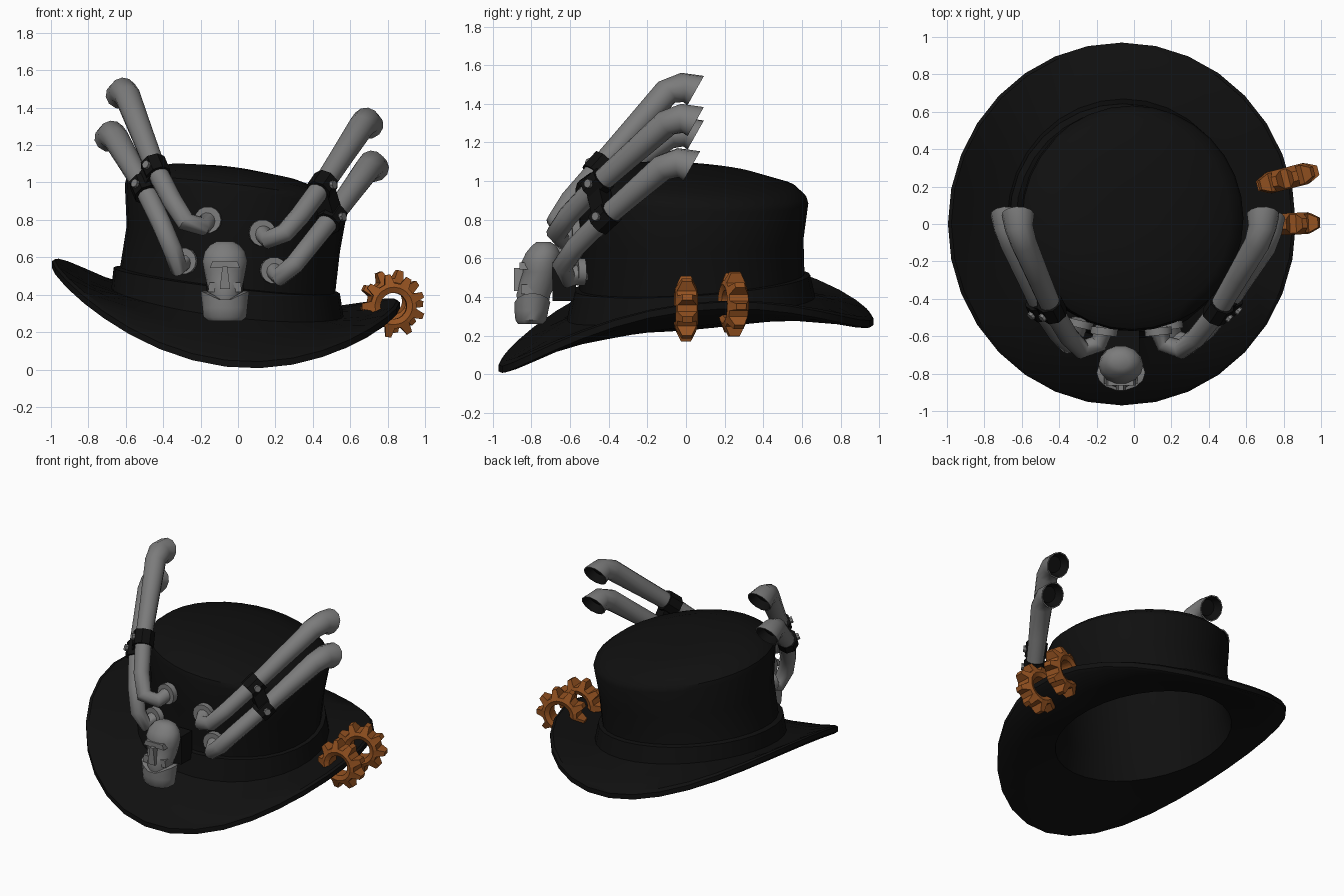
import bpy, bmesh, math
from math import sin, cos, pi
from mathutils import Vector as V, Matrix

if "Cube" in bpy.data.objects:
    bpy.data.objects.remove(bpy.data.objects["Cube"])


def mat(name, col):
    m = bpy.data.materials.new(name)
    m.diffuse_color = (*col, 1)
    m.use_nodes = True
    m.node_tree.nodes["Principled BSDF"].inputs["Base Color"].default_value = m.diffuse_color
    return m


BLACK = mat("black felt", (0.005, 0.005, 0.005))
GREY = mat("dull steel", (0.2, 0.2, 0.2))
BRONZE = mat("bronze", (0.30, 0.085, 0.015))


def finish(name, bm, mats, angle=35):
    bmesh.ops.recalc_face_normals(bm, faces=bm.faces)
    me = bpy.data.meshes.new(name)
    bm.to_mesh(me)
    bm.free()
    for m in mats:
        me.materials.append(m)
    ob = bpy.data.objects.new(name, me)
    bpy.context.collection.objects.link(ob)
    if angle:
        bpy.ops.object.select_all(action='DESELECT')
        bpy.context.view_layer.objects.active = ob
        ob.select_set(True)
        bpy.ops.object.shade_smooth_by_angle(angle=math.radians(angle))
    return ob


def loft(name, rings, mats, angle=35, loop=False, dark_from=None):
    """Skin closed rings; cap the ends, or join last to first if loop."""
    bm = bmesh.new()
    vs = [[bm.verts.new(p) for p in r] for r in rings]
    n = len(vs[0])
    for k in range(len(vs) if loop else len(vs) - 1):
        a, b = vs[k], vs[(k + 1) % len(vs)]
        for i in range(n):
            j = (i + 1) % n
            f = bm.faces.new((a[i], a[j], b[j], b[i]))
            f.material_index = int(dark_from is not None and k >= dark_from)
    if not loop:
        bm.faces.new(vs[0][::-1])
        bm.faces.new(vs[-1]).material_index = int(dark_from is not None)
    return finish(name, bm, mats, angle)


# ---- hat: tilted rings from inside the crown, over the brim, to the top
def hat_ring(cx, cy, rx, ry, z, tx, ty, curl, n=32):
    out = []
    for i in range(n):
        a = 2 * pi * i / n
        out.append(V((cx + rx * cos(a), cy + ry * sin(a),
                      z + tx * cos(a) + ty * sin(a) + curl * cos(2 * a))))
    return out


def crown(cx, r, z, tx, ty):
    return hat_ring(cx, 0.03, r, r + 0.008, z, tx, ty, 0)


def brim(t, z):
    """Ring at t = 0 (crown) to 1 (rim), with the sides curling up outwards."""
    return hat_ring(-0.055 - 0.01 * t, 0.03 * (1 - t), 0.57 + 0.36 * t, 0.59 + 0.38 * t,
                    z, -0.07 - 0.04 * t, 0.05 + 0.07 * t, 0.15 * t ** 1.4)


rings = [crown(-0.02, 0.15, 0.96, -0.02, -0.01), crown(-0.02, 0.53, 0.88, -0.07, -0.04),
         crown(-0.05, 0.54, 0.45, -0.07, 0.03)]
rings += [brim(t, z) for t, z in ((0, .30), (.5, .28), (.95, .275), (1, .285),
                                  (1, .32), (.95, .335), (.5, .335), (.14, .35))]
rings += [crown(-0.06, 0.605, 0.475, -0.07, 0.04), crown(-0.055, 0.575, 0.48, -0.07, 0.04),
          crown(-0.025, 0.57, 0.70, -0.07, 0), crown(-0.01, 0.595, 0.92, -0.07, -0.035),
          crown(-0.012, 0.585, 0.955, -0.07, -0.035), crown(-0.015, 0.53, 1.0, -0.065, -0.03),
          crown(-0.02, 0.35, 1.05, -0.045, -0.025), crown(-0.02, 0.15, 1.07, -0.02, -0.012)]
loft("hat", rings, [BLACK])


# ---- pipes: swept tubes with a flared, hollow mouth tilted down at the back
def circle(c, q, r, n=12):
    return [c + q @ V((r * cos(2 * pi * i / n), r * sin(2 * pi * i / n), 0)) for i in range(n)]


def disc(name, c, axis, r, depth, material, n=12):
    q = axis.to_track_quat('Z', 'Y')
    h = axis.normalized() * depth / 2
    return loft(name, [circle(c - h, q, r, n), circle(c + h, q, r, n)], [material])


def pipe(name, start, bend, rise, strap, elbow):
    """Sweep a tube through five points, adding the root bend and the mouth."""
    start, bend, rise, strap, elbow = (V(p) for p in (start, bend, rise, strap, elbow))
    s = 1 if start.x > 0 else -1
    pts = [start, start + V((s * 0.03, -0.08, -0.035)), bend, rise, strap, (strap + elbow) / 2,
           elbow, elbow + V((s * 0.025, 0.08, 0.025)), elbow + V((s * 0.03, 0.15, 0.008))]
    radii = [0.05, 0.05, 0.053, 0.054, 0.056, 0.062, 0.07, 0.076, 0.088]
    n = len(pts)
    q, last, rings = None, None, []
    for i, p in enumerate(pts):
        t = (pts[min(i + 1, n - 1)] - pts[max(i - 1, 0)]).normalized()
        if i == n - 1:
            t = V((0, 0.87, -0.49))
        q = t.to_track_quat('Z', 'Y') if q is None else last.rotation_difference(t) @ q
        last = t
        rings.append(circle(p, q, radii[i]))
    rings.append(circle(pts[-1], q, 0.08))
    rings.append(circle(pts[-1] - last * 0.05, q, 0.055))
    loft(name, rings, [GREY, BLACK], 50, dark_from=n)
    disc(name + "_flange", start + V((0, -0.015, 0)), V((start.x * 0.8, -1, 0)), 0.072, 0.04, GREY, 14)
    return strap, (elbow - rise).normalized()


def strap_set(side, upper, lower):
    """A collar round each pipe, a bridge between them and a stud on each."""
    (a, axis), (b, _) = upper, lower
    out = axis.cross((a - b).normalized()).normalized()
    if out.y > 0:
        out = -out
    for tag, c in (("upper", a), ("lower", b)):
        disc(f"{side}_{tag}_collar", c, axis, 0.072, 0.1, BLACK, 8)
        disc(f"{side}_{tag}_stud", c + out * 0.07, out, 0.023, 0.03, GREY, 8)
    bridge = [[c + axis * s * 0.045 + out * o * 0.05 for s, o in ((1, 1), (1, -1), (-1, -1), (-1, 1))]
              for c in (a, b)]
    loft(side + "_strap_bridge", bridge, [BLACK], 0)


left_up = pipe("left_upper_pipe", (-.16, -.56, .80), (-.28, -.67, .79), (-.35, -.60, .90),
               (-.44, -.45, 1.07), (-.59, -.10, 1.46))
left_low = pipe("left_lower_pipe", (-.29, -.52, .58), (-.35, -.64, .64), (-.41, -.58, .78),
                (-.50, -.44, .97), (-.65, -.10, 1.23))
right_up = pipe("right_upper_pipe", (.13, -.56, .73), (.25, -.67, .73), (.33, -.61, .82),
                (.45, -.46, .98), (.66, -.10, 1.30))
right_low = pipe("right_lower_pipe", (.19, -.53, .53), (.30, -.64, .56), (.38, -.57, .66),
                 (.50, -.42, .81), (.69, -.12, 1.07))
strap_set("left", left_up, left_low)
strap_set("right", right_up, right_low)


# ---- skull ornament: stacked oval sections (z, half width, front y, back y)
def oval(z, rx, yf, yb, lift=0, n=14):
    cy, ry = (yf + yb) / 2, (yb - yf) / 2
    return [V((-0.07 + rx * cos(2 * pi * i / n), cy + ry * sin(2 * pi * i / n),
               z + lift * abs(cos(2 * pi * i / n)))) for i in range(n)]


loft("skull", [oval(*s) for s in (
    (0.36, 0.075, -0.87, -0.71), (0.41, 0.085, -0.88, -0.70), (0.47, 0.10, -0.865, -0.67),
    (0.53, 0.112, -0.845, -0.66), (0.58, 0.12, -0.855, -0.65), (0.63, 0.108, -0.83, -0.65),
    (0.665, 0.08, -0.80, -0.67), (0.685, 0.045, -0.775, -0.70))], [GREY], 50)
loft("jaw", [oval(*s) for s in (
    (0.26, 0.09, -0.87, -0.74), (0.28, 0.115, -0.885, -0.72), (0.33, 0.12, -0.89, -0.71),
    (0.36, 0.13, -0.89, -0.70, 0.06), (0.36, 0.10, -0.87, -0.72, 0.06))], [GREY], 40)


def box(name, c, size, material, taper=1.0):
    """Box whose top is narrowed by taper."""
    rings = []
    for s, k in ((-1, 1), (1, taper)):
        rings.append([V((c[0] + i * size[0] * k / 2, c[1] + j * size[1] / 2, c[2] + s * size[2] / 2))
                      for i, j in ((-1, -1), (1, -1), (1, 1), (-1, 1))])
    return loft(name, rings, [material], 0)


box("brow", (-0.07, -0.825, 0.56), (0.16, 0.075, 0.035), GREY, 0.85)
box("nose", (-0.07, -0.855, 0.49), (0.055, 0.07, 0.12), GREY, 0.5)
for s in (-1, 1):
    box("cheek", (-0.07 + s * 0.065, -0.825, 0.44), (0.05, 0.06, 0.05), GREY, 0.8)
box("skull_mount", (-0.07, -0.63, 0.48), (0.2, 0.12, 0.2), BLACK)


# ---- gears: bevelled teeth round an open hub
def gear(name, c, turn, phase, teeth=9):
    rot = Matrix.Rotation(turn, 3, 'Z')

    def ring(root, tip, h_root, h_tip):
        pts = []
        for i in range(teeth * 4):
            is_tip = i % 4 in (1, 2)
            a = phase + 2 * pi * (i // 4 + (0, .17, .43, .60)[i % 4]) / teeth
            r, h = (tip, h_tip) if is_tip else (root, h_root)
            pts.append(V(c) + rot @ V((r * cos(a), h, r * sin(a))))
        return pts

    half = [(.07, .07, .045, .045), (.10, .10, .058, .058), (.122, .17, .05, .026)]
    front = [ring(r, t, -h, -k) for r, t, h, k in half]
    back = [ring(*p) for p in reversed(half)]
    loft(name, front + back, [BRONZE], 0, loop=True)


gear("front_gear", (0.83, 0.0, 0.34), 0.05, 0.15)
gear("back_gear", (0.82, 0.245, 0.365), 0.25, 0.4)
